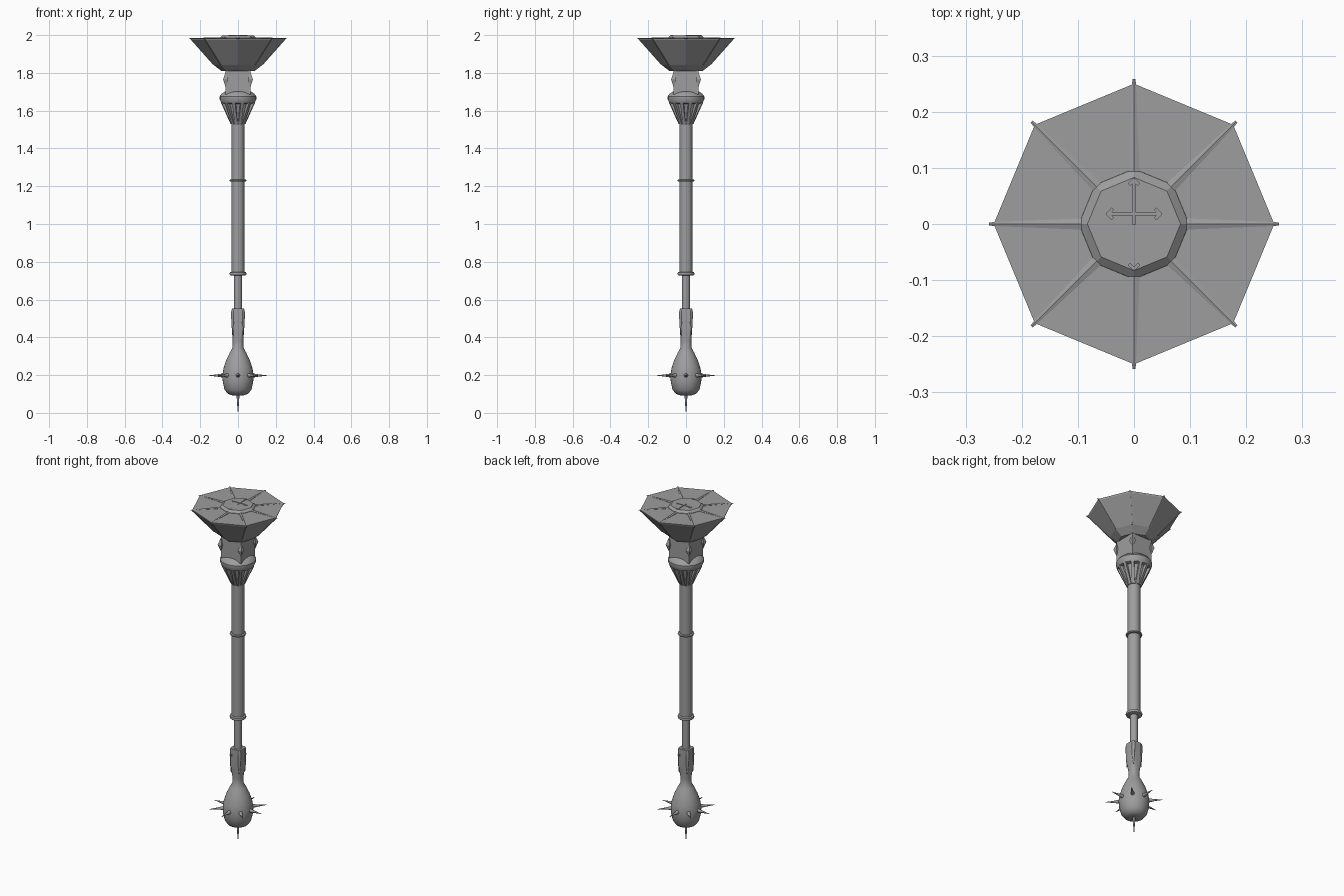
import bpy, bmesh
from math import cos, sin, pi, radians
from mathutils import Matrix, Vector

cube = bpy.data.objects.get("Cube")
if cube:
    bpy.data.objects.remove(cube)

GREY = (0.34, 0.34, 0.34, 1)
stone = bpy.data.materials.new("stone grey")
stone.use_nodes = True
stone.diffuse_color = GREY
stone.node_tree.nodes["Principled BSDF"].inputs["Base Color"].default_value = GREY

T = Matrix.Translation
UP = Matrix.Identity(4)


def spin(angle):
    return Matrix.Rotation(angle, 4, "Z")


def loft(bm, profile, sides, place=UP, turn=0.0):
    """Closed stack of rings (radius, z, power); power 2 is round, higher is squarer."""
    rings = []
    for radius, z, *power in profile:
        p = power[0] if power else 2
        ring = []
        for i in range(sides):
            a = turn + 2 * pi * i / sides
            r = radius / (abs(cos(a)) ** p + abs(sin(a)) ** p) ** (1 / p)
            ring.append(bm.verts.new(place @ Vector((r * cos(a), r * sin(a), z))))
        rings.append(ring)
    for low, high in zip(rings, rings[1:]):
        for i in range(sides):
            j = (i + 1) % sides
            bm.faces.new((low[i], low[j], high[j], high[i]))
    bm.faces.new(rings[0][::-1])
    bm.faces.new(rings[-1])


def fin(bm, outline, thickness, angle):
    """Upright radial plate with an (r, z) outline."""
    half = thickness / 2
    a, b = ([bm.verts.new(spin(angle) @ Vector((r, y, z))) for r, z in outline]
            for y in (-half, half))
    bm.faces.new(a)
    bm.faces.new(b[::-1])
    for i in range(len(a)):
        j = (i + 1) % len(a)
        bm.faces.new((a[j], a[i], b[i], b[j]))


def bar(bm, x, y, length, angle=0.0):
    """Thin raised strip on the cap."""
    place = T((x, y, 1.997)) @ spin(angle) @ Matrix.Diagonal((length, 0.006, 0.006, 1))
    bmesh.ops.create_cube(bm, size=1, matrix=place)


def finish(name, bm, smooth=0):
    bmesh.ops.recalc_face_normals(bm, faces=bm.faces)
    mesh = bpy.data.meshes.new(name)
    bm.to_mesh(mesh)
    bm.free()
    mesh.materials.append(stone)
    if smooth:
        mesh.shade_smooth()
        mesh.set_sharp_from_angle(angle=radians(smooth))
    obj = bpy.data.objects.new(name, mesh)
    bpy.context.collection.objects.link(obj)


def solid(name, profile, sides, smooth=0, turn=0.0):
    bm = bmesh.new()
    loft(bm, profile, sides, turn=turn)
    finish(name, bm, smooth)


# Flared eight-sided head and its raised cap
solid("flared_head", [(0.088, 1.81), (0.13, 1.843), (0.247, 1.975), (0.25, 1.983)], 8)
solid("head_cap", [(0.1, 1.975), (0.098, 1.985), (0.083, 1.997)], 8)

# Tapered ribs on the top corners, and thin ridges down the flare
bm = bmesh.new()
for i in range(8):
    place = (spin(i * pi / 4) @ T((0, 0, 1.982)) @ Matrix.Diagonal((1, 1, 0.55, 1))
             @ Matrix.Rotation(pi / 2, 4, "Y"))
    loft(bm, [(0.012, 0.085), (0.004, 0.25), (0.003, 0.258)], 6, place)
    fin(bm, [(0.12, 1.845), (0.132, 1.843), (0.253, 1.979), (0.24, 1.98)], 0.005, i * pi / 4)
finish("head_ribs", bm)

# Arrow-ended cross on the cap
bm = bmesh.new()
bar(bm, 0, 0.038, 0.08, pi / 2)
bar(bm, 0, 0.018, 0.09)
for x, y, facing in ((0.047, 0.018, 0), (-0.047, 0.018, pi), (0, 0.079, pi / 2), (0, -0.08, -pi / 2)):
    for side in (-1, 1):
        tilt = facing + side * pi * 0.75
        bar(bm, x + 0.006 * cos(tilt), y + 0.006 * sin(tilt), 0.014, tilt)
finish("cap_cross", bm)

# Square neck with a diamond stud on each corner
solid("square_neck", [(0.094, 1.685), (0.094, 1.82)], 4, turn=pi / 4)
bm = bmesh.new()
for i in range(4):
    loft(bm, [(0.001, 1.725), (0.018, 1.765), (0.001, 1.805)], 4,
         spin(pi / 4 + i * pi / 2) @ T((0.093, 0, 0)))
finish("neck_studs", bm)

# Bulging collar over a fluted cone
solid("collar", [(0.07, 1.635), (0.088, 1.64), (0.097, 1.66), (0.097, 1.675),
                 (0.086, 1.69), (0.068, 1.702)], 32, 35)
solid("cone_core", [(0.034, 1.525), (0.072, 1.64)], 24, 35)
bm = bmesh.new()
for i in range(12):
    fin(bm, [(0.02, 1.53), (0.039, 1.53), (0.091, 1.642), (0.05, 1.642)], 0.016, (i + 0.5) * pi / 6)
finish("cone_flutes", bm)

# Two-step shaft with rounded rings
solid("upper_shaft", [(0.034, 0.73), (0.034, 1.545)], 24, 35)
solid("lower_shaft", [(0.021, 0.53), (0.021, 0.74)], 20, 35)
for name, z, half in (("upper_ring", 1.23, 0.006), ("lower_ring", 0.737, 0.01)):
    solid(name, [(0.036, z - half), (0.043, z - half * 0.7), (0.045, z),
                 (0.043, z + half * 0.7), (0.036, z + half)], 24, 50)

# Squared socket that narrows into the round pommel
solid("pommel", [(0.03, 0.093), (0.053, 0.1), (0.071, 0.123), (0.08, 0.16), (0.083, 0.195),
                 (0.077, 0.235), (0.062, 0.28), (0.043, 0.32), (0.029, 0.345),
                 (0.028, 0.38, 2.5), (0.031, 0.42, 4), (0.033, 0.46, 6), (0.033, 0.552, 6)], 32, 40)

# Leaf-shaped claws along the socket corners
bm = bmesh.new()
for i in range(4):
    place = spin(pi / 4 + i * pi / 2) @ T((0.038, 0, 0)) @ Matrix.Diagonal((0.6, 1, 1, 1))
    loft(bm, [(0.001, 0.40), (0.008, 0.45), (0.012, 0.51), (0.011, 0.54), (0.006, 0.552)], 8, place)
finish("socket_claws", bm, 40)

# Ring of spikes around the pommel and one beneath it
bm = bmesh.new()
for i in range(8):
    place = spin(i * pi / 4) @ T((0, 0, 0.198)) @ Matrix.Rotation(pi / 2, 4, "Y")
    loft(bm, [(0.012, 0.075), (0.006, 0.11), (0.0008, 0.155)], 8, place)
finish("pommel_spikes", bm, 50)
solid("bottom_spike", [(0.0008, 0), (0.005, 0.05), (0.008, 0.1)], 8, 50)
